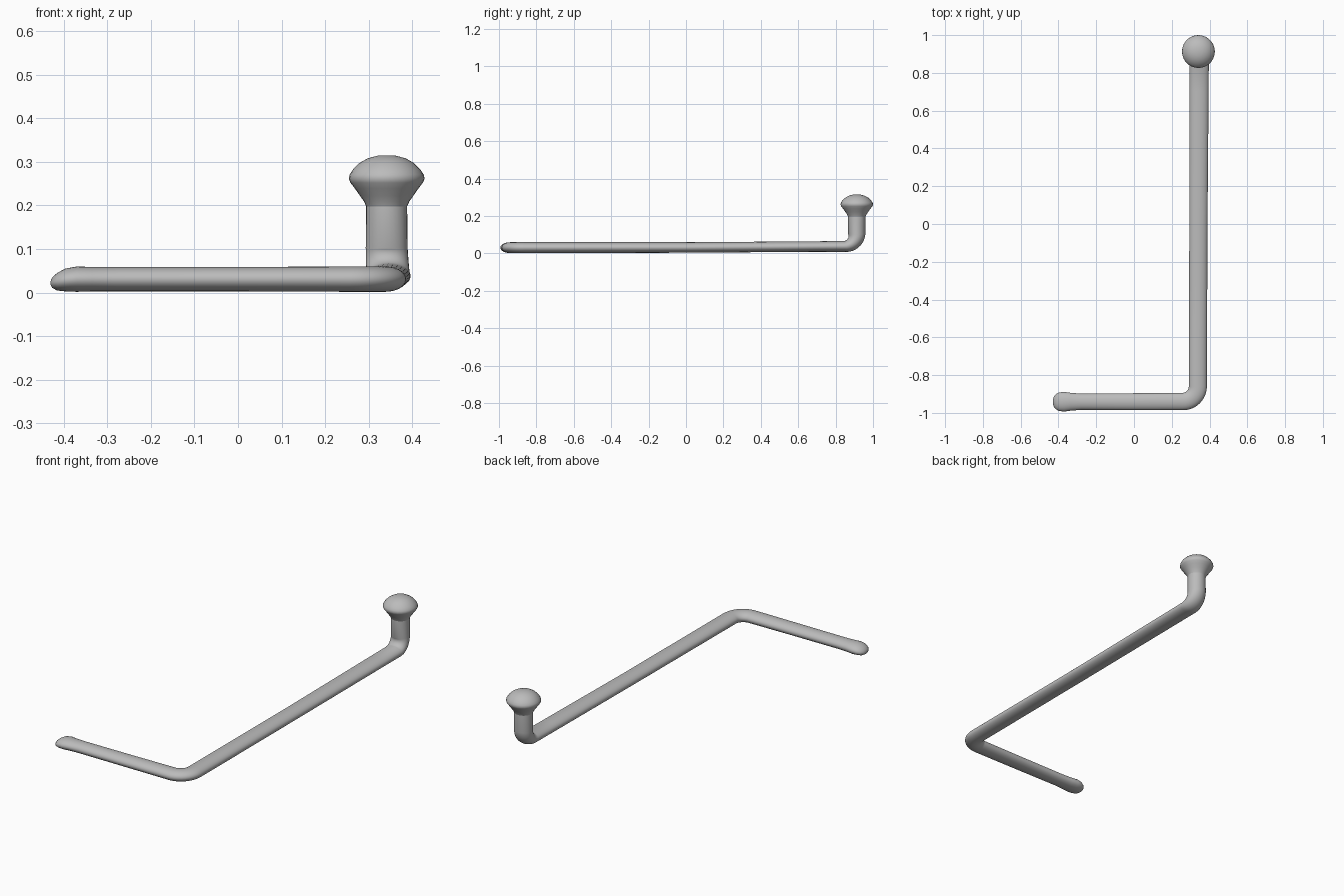
import bpy, bmesh, math
from mathutils import Vector

cube = bpy.data.objects.get("Cube")
if cube:
    bpy.data.objects.remove(cube)

grey = bpy.data.materials.new("plain grey")
grey.use_nodes = True
colour = (0.5, 0.5, 0.5, 1)
grey.diffuse_color = colour
grey.node_tree.nodes["Principled BSDF"].inputs["Base Color"].default_value = colour

SIDES = 28
POST = Vector((0.341, 0.913, 0))


def skin(name, rings, cap_start=False, cap_end=False):
    """Bridge a row of point rings into one smooth surface."""
    bm = bmesh.new()
    loops = [[bm.verts.new(p) for p in ring] for ring in rings]
    for a, b in zip(loops, loops[1:]):
        for i in range(SIDES):
            j = (i + 1) % SIDES
            bm.faces.new((a[i], a[j], b[j], b[i]))
    if cap_start:
        bm.faces.new(loops[0])
    if cap_end:
        bm.faces.new(loops[-1])
    bmesh.ops.recalc_face_normals(bm, faces=bm.faces)
    mesh = bpy.data.meshes.new(name)
    bm.to_mesh(mesh)
    bm.free()
    mesh.materials.append(grey)
    obj = bpy.data.objects.new(name, mesh)
    bpy.context.collection.objects.link(obj)
    for o in bpy.context.selected_objects:
        o.select_set(False)
    obj.select_set(True)
    bpy.context.view_layer.objects.active = obj
    bpy.ops.object.shade_smooth_by_angle(angle=math.radians(50))
    return obj


def oval(centre, side, up, w, h):
    angles = [2 * math.pi * i / SIDES for i in range(SIDES)]
    return [centre + side * (w * math.cos(a)) + up * (h * math.sin(a)) for a in angles]


def bend(corner, d_in, d_out, radius, steps=10):
    """Centre points and directions round a right-angled corner."""
    hub = corner - d_in * radius + d_out * radius
    for i in range(steps + 1):
        a = math.pi / 2 * i / steps
        yield (hub + d_in * (radius * math.sin(a)) - d_out * (radius * math.cos(a)),
               d_in * math.cos(a) + d_out * math.sin(a), i / steps)


X, Y, Z = Vector((1, 0, 0)), Vector((0, 1, 0)), Vector((0, 0, 1))
rings = []

# Short grip with a swollen, slightly drooping tip: x, z, half width, half height
for x, z, w, h in [(-0.430, 0.022, 0.006, 0.004), (-0.426, 0.023, 0.024, 0.012),
                   (-0.415, 0.025, 0.039, 0.020), (-0.397, 0.029, 0.049, 0.026),
                   (-0.370, 0.031, 0.052, 0.029), (-0.335, 0.031, 0.047, 0.028),
                   (-0.280, 0.031, 0.043, 0.028), (0.0, 0.031, 0.045, 0.028)]:
    rings.append(oval(Vector((x, -0.941, z)), -Y, Z, w, h))

# Flat elbow into the long bar
for p, t, f in bend(Vector((0.338, -0.940, 0.031)), X, Y, 0.08):
    rings.append(oval(p, Vector((t.y, -t.x, 0)), Z, 0.046 + 0.002 * f, 0.029))

# Long bar, rising slightly toward the post
rings.append(oval(Vector((0.341, 0, 0.032)), X, Z, 0.048, 0.028))
rings.append(oval(Vector((0.344, 0.7, 0.037)), X, Z, 0.051, 0.028))

# Upright elbow, filling out to a round post
for p, t, f in bend(Vector((0.345, POST.y, 0.038)), Y, Z, 0.065):
    p.x -= 0.004 * f
    rings.append(oval(p, X, X.cross(t), 0.051 - 0.003 * f, 0.029 + 0.017 * f))
rings.append(oval(POST + Z * 0.2, X, -Y, 0.047, 0.046))
skin("bent_bar", rings, cap_start=True)

# Mushroom knob: radius, height
profile = [(0.047, 0.198), (0.052, 0.209), (0.061, 0.222), (0.073, 0.239),
           (0.083, 0.252), (0.087, 0.261), (0.085, 0.271), (0.077, 0.283),
           (0.063, 0.297), (0.044, 0.308), (0.022, 0.314), (0.004, 0.315)]
skin("knob", [oval(POST + Z * z, X, Y, r, r) for r, z in profile], cap_end=True)
